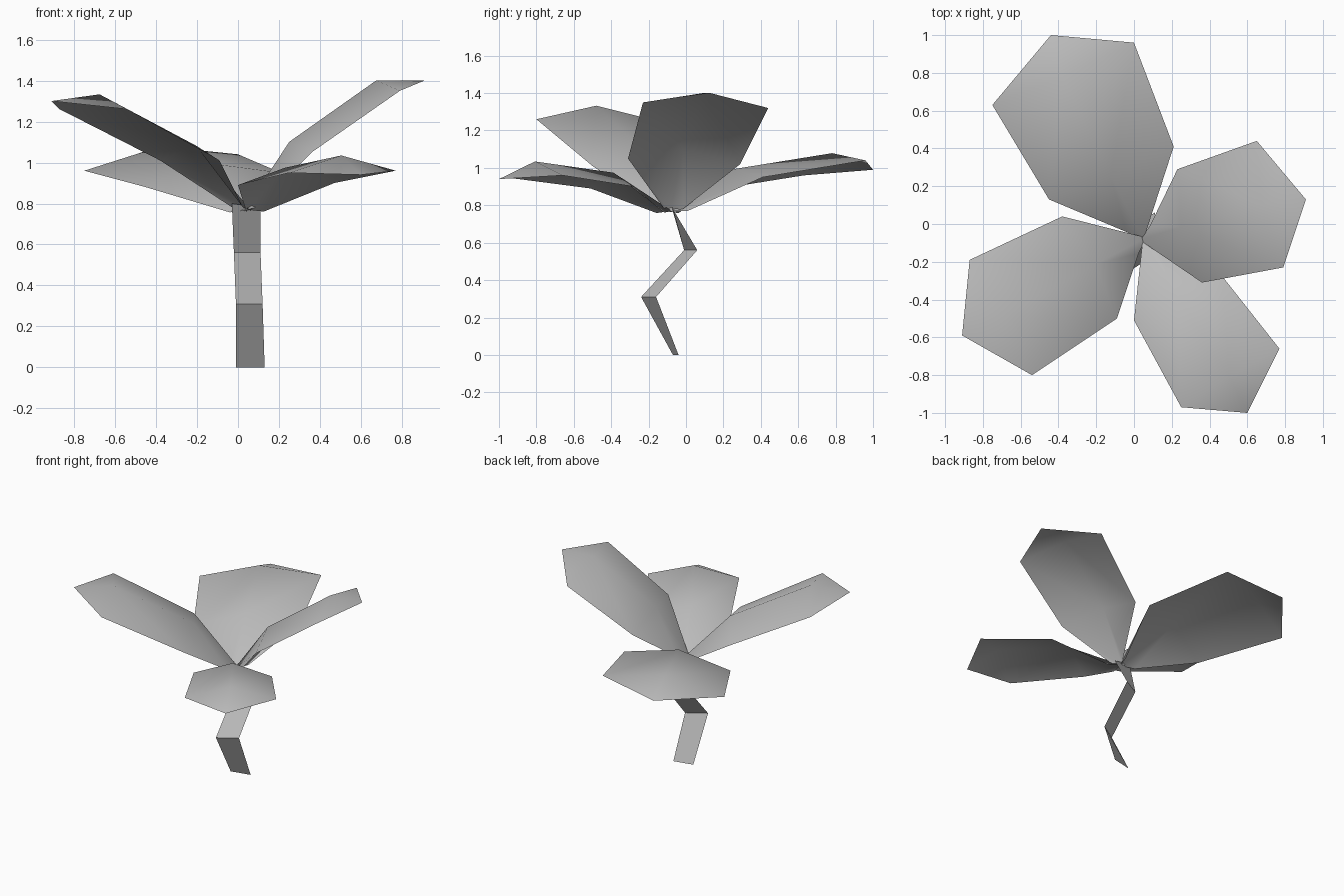
import bpy
from mathutils import Vector

default_cube = bpy.data.objects.get("Cube")
if default_cube:
    bpy.data.objects.remove(default_cube, do_unlink=True)

grey = bpy.data.materials.new("plain_grey")
grey.use_nodes = True
grey.diffuse_color = (0.5, 0.5, 0.5, 1)
grey.node_tree.nodes["Principled BSDF"].inputs["Base Color"].default_value = grey.diffuse_color

HUB = Vector((0.05, -0.08, 0.73))   # where all leaves meet the stem
ARCH = 0.08                         # how far each midrib rises above the leaf edges


def add_sheet(name, rows, tip=None, smooth=False):
    """Join rows of points into one sheet, optionally closed by a pointed tip."""
    width = len(rows[0])
    verts = [point for row in rows for point in row]
    faces = []
    for r in range(len(rows) - 1):
        for c in range(width - 1):
            a = r * width + c
            faces.append((a, a + 1, a + width + 1, a + width))
    if tip is not None:
        start = len(verts) - width
        verts.append(tip)
        for c in range(width - 1):
            faces.append((start + c, start + c + 1, len(verts) - 1))
    mesh = bpy.data.meshes.new(name)
    mesh.from_pydata(verts, [], faces)
    mesh.materials.append(grey)
    for polygon in mesh.polygons:
        polygon.use_smooth = smooth
    sheet = bpy.data.objects.new(name, mesh)
    bpy.context.collection.objects.link(sheet)
    return sheet


def add_leaf(name, outline):
    """Arched leaf from its near and far corners (left, right) and its tip."""
    near_left, near_right, far_left, far_right, tip = map(Vector, outline)
    near_middle = (near_left + near_right) / 2
    far_middle = (far_left + far_right) / 2
    normal = (far_right - far_left).cross(far_middle - near_middle).normalized()
    base_left = HUB.lerp(near_left, 0.18)
    base_right = HUB.lerp(near_right, 0.18)
    rows = [
        (base_left, HUB + normal * ARCH / 2, base_right),
        (near_left, near_middle + normal * ARCH, near_right),
        (far_left, far_middle + normal * ARCH, far_right),
    ]
    add_sheet(name, rows, tip, smooth=True)


# Four leaves spreading from the hub
add_leaf("back_leaf", [
    (-0.45, 0.13, 0.88), (0.21, 0.41, 0.95),
    (-0.75, 0.63, 0.96), (0, 0.96, 1.04), (-0.44, 1, 0.99)])
add_leaf("left_leaf", [
    (0.23, 0.29, 1.02), (0.36, -0.31, 1.05),
    (0.65, 0.44, 1.32), (0.79, -0.23, 1.35), (0.91, 0.13, 1.4)])
add_leaf("front_leaf", [
    (0.47, -0.28, 0.9), (0, -0.51, 0.89),
    (0.77, -0.66, 0.96), (0.25, -0.97, 0.95), (0.6, -1, 0.94)])
add_leaf("right_leaf", [
    (-0.09, -0.5, 1.01), (-0.38, 0.04, 1.01),
    (-0.54, -0.8, 1.26), (-0.87, -0.19, 1.26), (-0.91, -0.59, 1.3)])

# Zigzag ribbon stem, one row across the ribbon at each bend
add_sheet("stem", [
    ((-0.01, -0.07, 0), (0.13, -0.04, 0)),
    ((-0.01, -0.24, 0.31), (0.12, -0.16, 0.31)),
    ((-0.02, -0.01, 0.56), (0.11, 0.06, 0.56)),
    ((-0.03, -0.08, 0.8), (0.11, -0.07, 0.78))])
